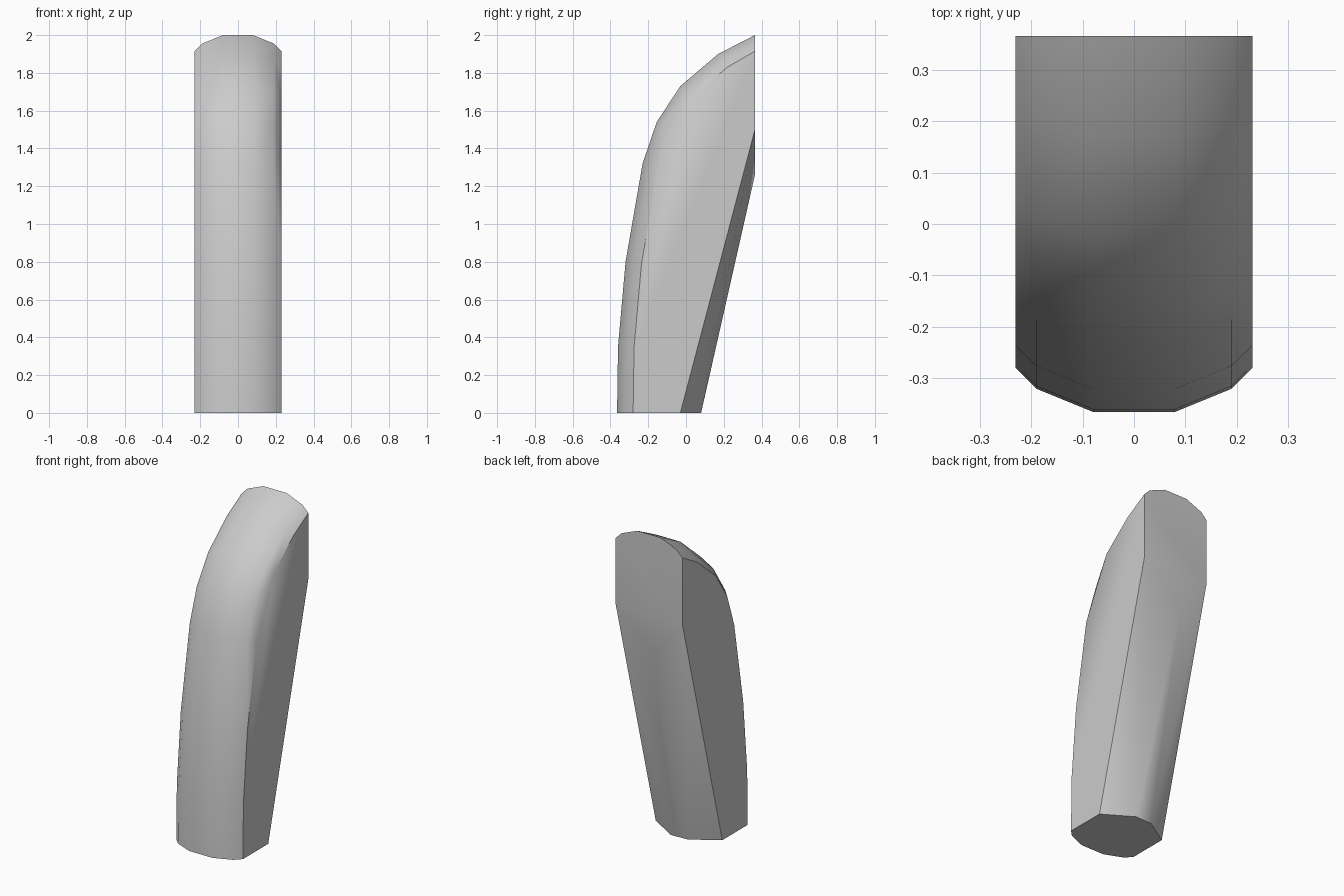
import bpy, bmesh, math
from mathutils import Vector

cube = bpy.data.objects.get("Cube")
if cube:
    bpy.data.objects.remove(cube, do_unlink=True)

# Flat grey material
grey = bpy.data.materials.new("grey")
grey.use_nodes = True
colour = (0.6, 0.6, 0.6, 1)
grey.diffuse_color = colour
grey.node_tree.nodes["Principled BSDF"].inputs["Base Color"].default_value = colour

# Curved front spine (y, z) and rounded cross-section (half width, depth)
spine = [Vector(p) for p in [(-0.365, 0), (-0.36, 0.35), (-0.32, 0.8), (-0.23, 1.32),
                             (-0.155, 1.54), (-0.03, 1.73), (0.17, 1.9), (0.365, 2)]]
section = [(0.08, 0), (0.19, 0.045), (0.23, 0.085)]
chipped_row = 4

points = []
last = len(spine) - 1
for row, p in enumerate(spine):
    if row == 0:
        inward = Vector((1, 0))
    elif row == last:
        inward = Vector((0, -1))
    else:
        t = (spine[row + 1] - spine[row - 1]).normalized()
        inward = Vector((t.y, -t.x))
    for half, depth in section:
        q = p + inward * depth
        for side in (-1, 1):
            # The shallow chip leaves out the outer corner on one side
            if row == chipped_row and side > 0 and half > 0.2:
                continue
            points.append((side * half, q.x, q.y))

# Sloping back: side edges, ridge feet and the apex under the flat upper back
for side in (-1, 1):
    points += [(side * 0.23, -0.03, 0), (side * 0.23, 0.365, 1.5)]
points += [(0.05, 0.08, 0), (-0.065, 0.075, 0), (-0.035, 0.365, 1.26)]

# Wrap the convex body and merge its flat triangles
bm = bmesh.new()
for p in points:
    bm.verts.new(p)
hull = bmesh.ops.convex_hull(bm, input=bm.verts[:])
loose = [v for v in bm.verts if not v.link_faces]
bmesh.ops.delete(bm, geom=loose, context="VERTS")
bmesh.ops.dissolve_limit(bm, angle_limit=math.radians(1), verts=bm.verts[:], edges=bm.edges[:])
bmesh.ops.recalc_face_normals(bm, faces=bm.faces[:])
mesh = bpy.data.meshes.new("curved_body")
bm.to_mesh(mesh)
bm.free()
mesh.materials.append(grey)

body = bpy.data.objects.new("curved_body", mesh)
bpy.context.collection.objects.link(body)
bpy.ops.object.select_all(action="DESELECT")
body.select_set(True)
bpy.context.view_layer.objects.active = body
bpy.ops.object.shade_smooth_by_angle(angle=math.radians(32))
